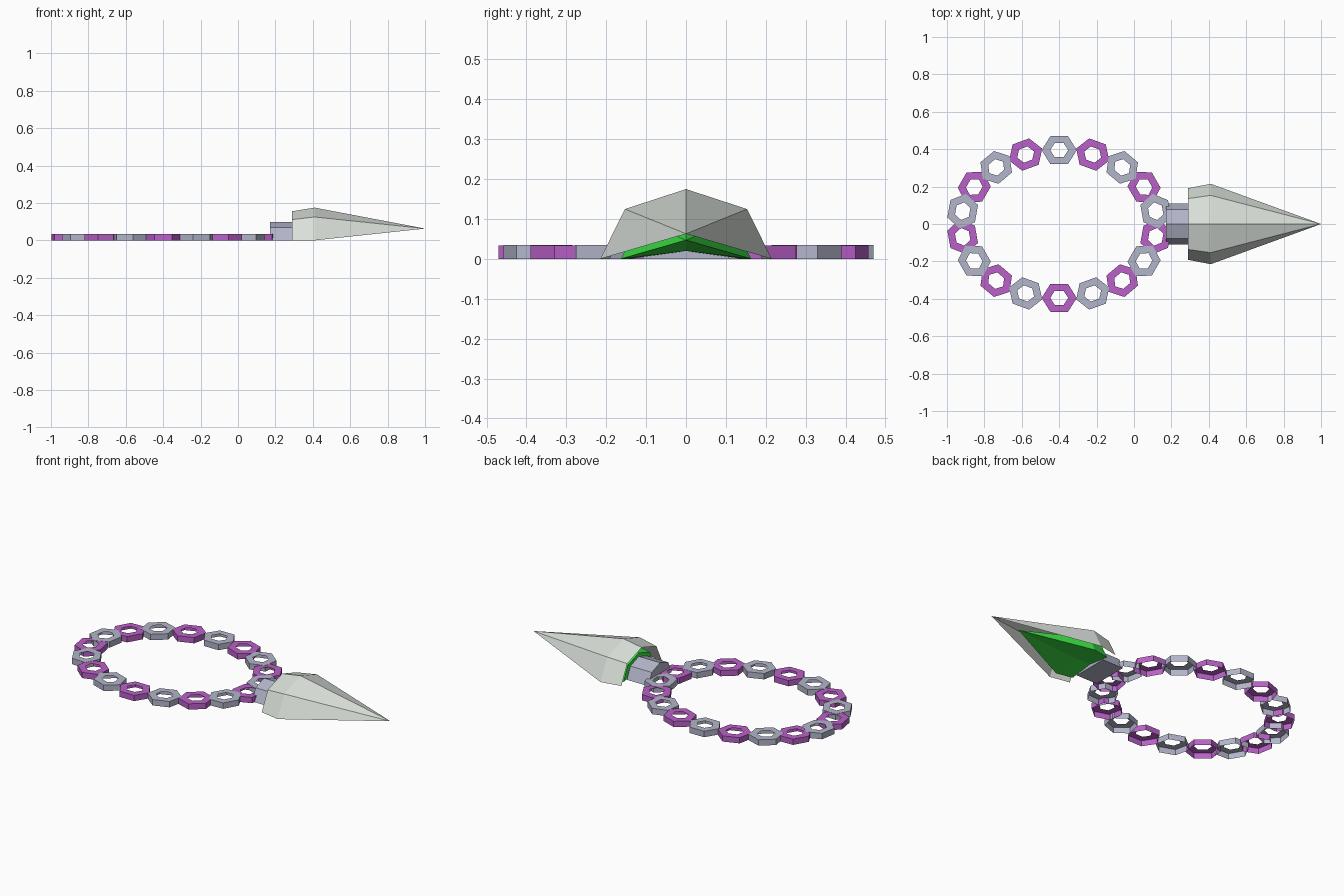
import bpy, bmesh, math
from mathutils import Matrix, Vector

if "Cube" in bpy.data.objects:
    bpy.data.objects.remove(bpy.data.objects["Cube"])


def material(name, rgb):
    m = bpy.data.materials.new(name)
    m.diffuse_color = (*rgb, 1)
    m.use_nodes = True
    m.node_tree.nodes["Principled BSDF"].inputs["Base Color"].default_value = m.diffuse_color
    return m


GREY = material("steel_grey", (0.45, 0.465, 0.59))
PURPLE = material("purple", (0.49, 0.12, 0.58))
PALE = material("pale_grey", (0.70, 0.745, 0.70))
GREEN = material("green", (0.045, 0.78, 0.06))


def finish(bm, name, mat, solid=True):
    if solid:
        bmesh.ops.recalc_face_normals(bm, faces=bm.faces)
    me = bpy.data.meshes.new(name)
    bm.to_mesh(me)
    bm.free()
    me.materials.append(mat)
    ob = bpy.data.objects.new(name, me)
    bpy.context.collection.objects.link(ob)
    return ob


def chain_link(name, mat, centre, turn, height):
    """Hexagonal link: outer wall and holed top, open underneath."""
    bm = bmesh.new()
    spin = Matrix.Rotation(turn, 3, 'Z')
    loops = []
    for radius, squash, z in ((0.094, 0.92, 0), (0.094, 0.92, height),
                              (0.048, 0.9, height)):
        ring = []
        for k in range(6):
            a = k * math.pi / 3
            p = spin @ Vector((radius * math.cos(a), radius * squash * math.sin(a), z))
            ring.append(bm.verts.new(p + centre))
        loops.append(ring)
    for a, b in zip(loops, loops[1:]):
        for k in range(6):
            n = (k + 1) % 6
            bm.faces.new((a[k], a[n], b[n], b[k]))
    finish(bm, name, mat, solid=False)


def arch(bm, x, sy, sz):
    """Faceted arch section, from the -y rim over the ridge to the +y rim."""
    pts = ((-0.215, 0), (-0.153, 0.125), (0, 0.175), (0.153, 0.125), (0.215, 0))
    return [bm.verts.new((x, y * sy, z * sz)) for y, z in pts]


def bridge(bm, a, b):
    for i in range(len(a) - 1):
        bm.faces.new((a[i], a[i + 1], b[i + 1], b[i]))


# Oval chain of alternating links
COUNT = 18
for i in range(COUNT):
    ang = math.pi / 2 - i * 2 * math.pi / COUNT
    pos = Vector((-0.4 + 0.524 * math.cos(ang), 0.395 * math.sin(ang), 0))
    if i % 2:
        chain_link(f"purple_link_{i}", PURPLE, pos, ang - math.pi / 2, 0.034)
    else:
        chain_link(f"grey_link_{i}", GREY, pos, ang - math.pi / 2, 0.035)

# Collar joining the chain to the pointed tip
bm = bmesh.new()
back, front = arch(bm, 0.17, 0.51, 0.555), arch(bm, 0.31, 0.51, 0.555)
bridge(bm, back, front)
bm.faces.new(back)
bm.faces.new(front)
bm.faces.new((back[0], back[4], front[4], front[0]))
finish(bm, "collar", GREY)

# Outer pointed shell, open underneath and at the back
bm = bmesh.new()
back, wide = arch(bm, 0.29, 0.89, 0.89), arch(bm, 0.41, 1, 1)
bridge(bm, wide, back)
point = bm.verts.new((1.0, 0, 0.063))
for i in range(4):
    bm.faces.new((wide[i + 1], wide[i], point))
shell = finish(bm, "pointed_shell", PALE, solid=False)
# keep open-shell normals facing outwards
if shell.data.polygons[1].normal.z < 0:
    shell.data.flip_normals()

# Inner green core with a shallow hollowed underside
bm = bmesh.new()
back, wide = arch(bm, 0.31, 0.67, 0.67), arch(bm, 0.41, 0.76, 0.76)
bridge(bm, wide, back)
point = bm.verts.new((0.81, 0, 0.047))
keel_wide = bm.verts.new((0.41, 0, 0.02))
keel_back = bm.verts.new((0.31, 0, 0.02))
for i in range(4):
    bm.faces.new((wide[i], wide[i + 1], point))
under = []
for side in (0, 4):
    under.append(bm.faces.new((wide[side], point, keel_wide)))
    under.append(bm.faces.new((wide[side], keel_wide, keel_back, back[side])))
bm.faces.new(back + [keel_back])
bmesh.ops.recalc_face_normals(bm, faces=bm.faces)
# the hollow reads as the inside of the core
bmesh.ops.reverse_faces(bm, faces=under)
finish(bm, "inner_core", GREEN, solid=False)
